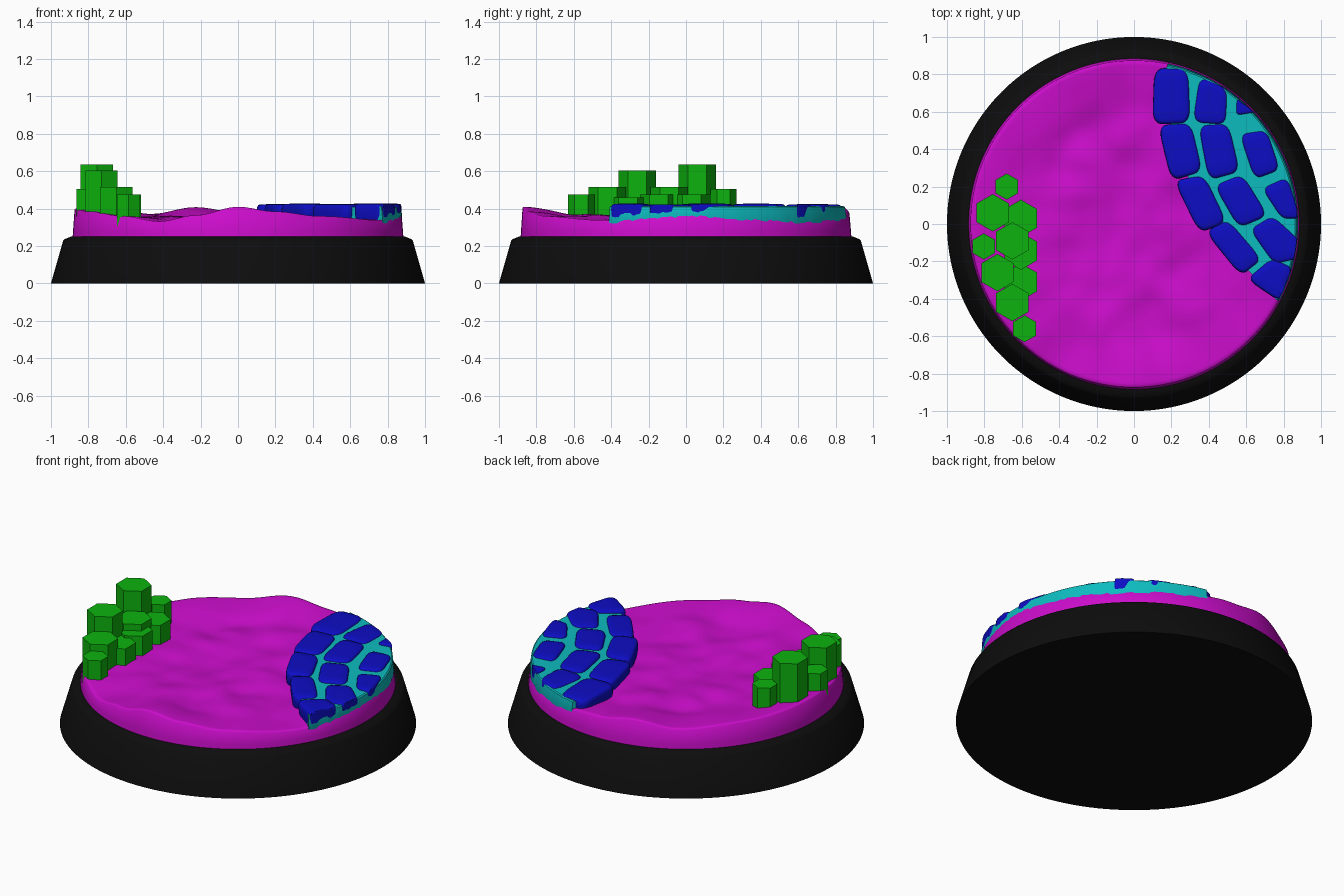
import bpy, bmesh, random
from math import sin, cos, pi, radians, atan2, degrees
from mathutils import Vector, noise

if "Cube" in bpy.data.objects:
    bpy.data.objects.remove(bpy.data.objects["Cube"])

random.seed(4)


def material(name, rgb):
    m = bpy.data.materials.new(name)
    m.diffuse_color = (*rgb, 1)
    m.use_nodes = True
    m.node_tree.nodes["Principled BSDF"].inputs["Base Color"].default_value = m.diffuse_color
    return m


BLACK = material("black", (0.004, 0.004, 0.004))
MAGENTA = material("magenta", (0.6, 0.004, 0.6))
CYAN = material("cyan", (0.004, 0.5, 0.52))
BLUE = material("blue", (0.004, 0.004, 0.55))
GREEN = material("green", (0.004, 0.45, 0.004))


def loft(name, rings, mat, smooth=None):
    """Skin equal-length closed rings of points and cap both ends."""
    bm = bmesh.new()
    vs = [[bm.verts.new(p) for p in ring] for ring in rings]
    n = len(vs[0])
    for a, b in zip(vs, vs[1:]):
        for i in range(n):
            j = (i + 1) % n
            bm.faces.new((a[i], a[j], b[j], b[i]))
    bm.faces.new(vs[0][::-1])
    bm.faces.new(vs[-1])
    bmesh.ops.recalc_face_normals(bm, faces=bm.faces)
    me = bpy.data.meshes.new(name)
    bm.to_mesh(me)
    bm.free()
    me.materials.append(mat)
    ob = bpy.data.objects.new(name, me)
    bpy.context.collection.objects.link(ob)
    if smooth:
        bpy.ops.object.select_all(action='DESELECT')
        bpy.context.view_layer.objects.active = ob
        ob.select_set(True)
        bpy.ops.object.shade_smooth_by_angle(angle=radians(smooth))
    return ob


def circle(r, z, n):
    return [(r * cos(2 * pi * i / n), r * sin(2 * pi * i / n), z) for i in range(n)]


# Round plinth with tapered side and softened top lip
loft("plinth", [circle(r, z, 128) for r, z in
     [(1, 0), (0.935, 0.228), (0.925, 0.238), (0.89, 0.252)]], BLACK, 30)

# Uneven ground: rim heights by angle, noisy interior
RIM = [(0, .385), (20, .365), (45, .345), (70, .36), (90, .38), (105, .408),
       (122, .372), (145, .39), (180, .4), (205, .385), (225, .36), (241, .332),
       (255, .365), (270, .41), (283, .385), (300, .36), (330, .338), (347, .37), (360, .385)]


def rim(a):
    d = degrees(a) % 360
    for (a0, z0), (a1, z1) in zip(RIM, RIM[1:]):
        if a0 <= d <= a1:
            t = (d - a0) / (a1 - a0)
            return z0 + (z1 - z0) * (1 - cos(pi * t)) / 2
    return RIM[0][1]


def ground(r, a):
    p = Vector((r * cos(a), r * sin(a), 0))
    w = min(1, max(0, (r - 0.5) / 0.37))
    w = w * w * (3 - 2 * w)
    lumps = noise.noise(p * 3.2) * 0.03 + noise.noise(p * 7 + Vector((5, 2, 1))) * 0.012
    return rim(a) * w + (0.35 + lumps) * (1 - w)


N = 144
rings = [circle(0.885, 0.24, N), circle(0.882, 0.28, N)]
for r in [0.874, 0.868] + [0.85 * k / 30 for k in range(30, 0, -1)]:
    ring = []
    for i in range(N):
        a = 2 * pi * i / N
        drop = 0.006 if r == 0.874 else 0
        ring.append((r * cos(a), r * sin(a), ground(r, a) - drop))
    rings.append(ring)
loft("ground", rings, MAGENTA, 50)

# Mortar bed under the paving: inner curve, outer arc, ragged lower edge
INNER = [Vector(p) for p in [(.17, .835), (.2, .52), (.3, .22), (.45, -.04), (.6, -.24), (.7, -.33)]]
COLS = 70
rings = []
for k in range(COLS + 1):
    t = k / COLS
    u = min(t * (len(INNER) - 1), len(INNER) - 1.0001)
    s = int(u)
    q = INNER[s].lerp(INNER[s + 1], u - s)
    a = radians(78 - 106 * t)
    c, d = cos(a), sin(a)
    low = rim(a) - 0.005 - random.random() * 0.022
    rings.append([(q.x, q.y, 0.3), (q.x, q.y, 0.408), (0.862 * c, 0.862 * d, 0.413),
                  (0.869 * c, 0.869 * d, 0.408), (0.877 * c, 0.877 * d, low),
                  (0.865 * c, 0.865 * d, 0.3)])
loft("mortar_bed", rings, CYAN, 35)

# Paving stones: corner points in plan, rounded and pillowed
STONES = [
    [(.11, .83), (.29, .83), (.3, .54), (.1, .535)],
    [(.35, .79), (.5, .72), (.49, .53), (.315, .545)],
    [(.55, .67), (.59, .64), (.66, .6), (.545, .58)],
    [(.13, .525), (.305, .54), (.365, .28), (.2, .235)],
    [(.345, .525), (.505, .535), (.565, .28), (.4, .235)],
    [(.565, .48), (.71, .5), (.78, .29), (.645, .24)],
    [(.215, .23), (.375, .26), (.495, .01), (.35, -.045)],
    [(.43, .205), (.58, .265), (.715, .045), (.56, -.02)],
    [(.685, .19), (.82, .25), (.89, .03), (.79, .03)],
    [(.385, -.045), (.5, .025), (.685, -.19), (.57, -.275)],
    [(.62, -.03), (.74, .045), (.89, -.09), (.88, -.185), (.75, -.215)],
    [(.605, -.295), (.735, -.185), (.85, -.235), (.79, -.42)],
]


def rounded(corners, f=0.28, steps=6):
    pts = []
    n = len(corners)
    for i in range(n):
        p, c, q = (Vector(corners[(i + o) % n]) for o in (-1, 0, 1))
        a, b = c.lerp(p, f), c.lerp(q, f)
        for k in range(steps + 1):
            t = k / steps
            pts.append(a * (1 - t) ** 2 + c * 2 * t * (1 - t) + b * t * t)
    return pts


for i, corners in enumerate(STONES):
    outline = rounded(corners)
    mid = sum(outline, Vector((0, 0))) / len(outline)
    lift = random.uniform(-0.002, 0.003)
    rings = []
    for scale, z in [(.95, .335), (1.01, .365), (1.02, .392), (1.0, .41),
                     (.95, .419), (.86, .423), (.5, .424)]:
        ring = []
        for p in outline:
            v = mid + (p - mid) * scale
            if v.length > 0.874:
                v = v.normalized() * 0.874
            ring.append((v.x, v.y, z + lift))
        rings.append(ring)
    loft(f"paving_stone_{i + 1}", rings, BLUE, 50)

# Cluster of hexagonal columns: x, y, radius, top height
COLUMNS = [(-.755, .06, .1, .635), (-.73, -.26, .1, .605), (-.65, -.42, .1, .515),
           (-.65, -.09, .1, .515), (-.585, -.56, .072, .475), (-.68, .2, .07, .505),
           (-.803, -.12, .07, .505), (-.605, .03, .1, .475), (-.605, -.31, .1, .46),
           (-.605, -.145, .1, .475)]
for i, (x, y, r, top) in enumerate(COLUMNS):
    hexagon = [(x + r * sin(pi * k / 3), y + r * cos(pi * k / 3)) for k in range(6)]
    loft(f"hex_column_{i + 1}", [[(*p, z) for p in hexagon] for z in (0.3, top)], GREEN)
